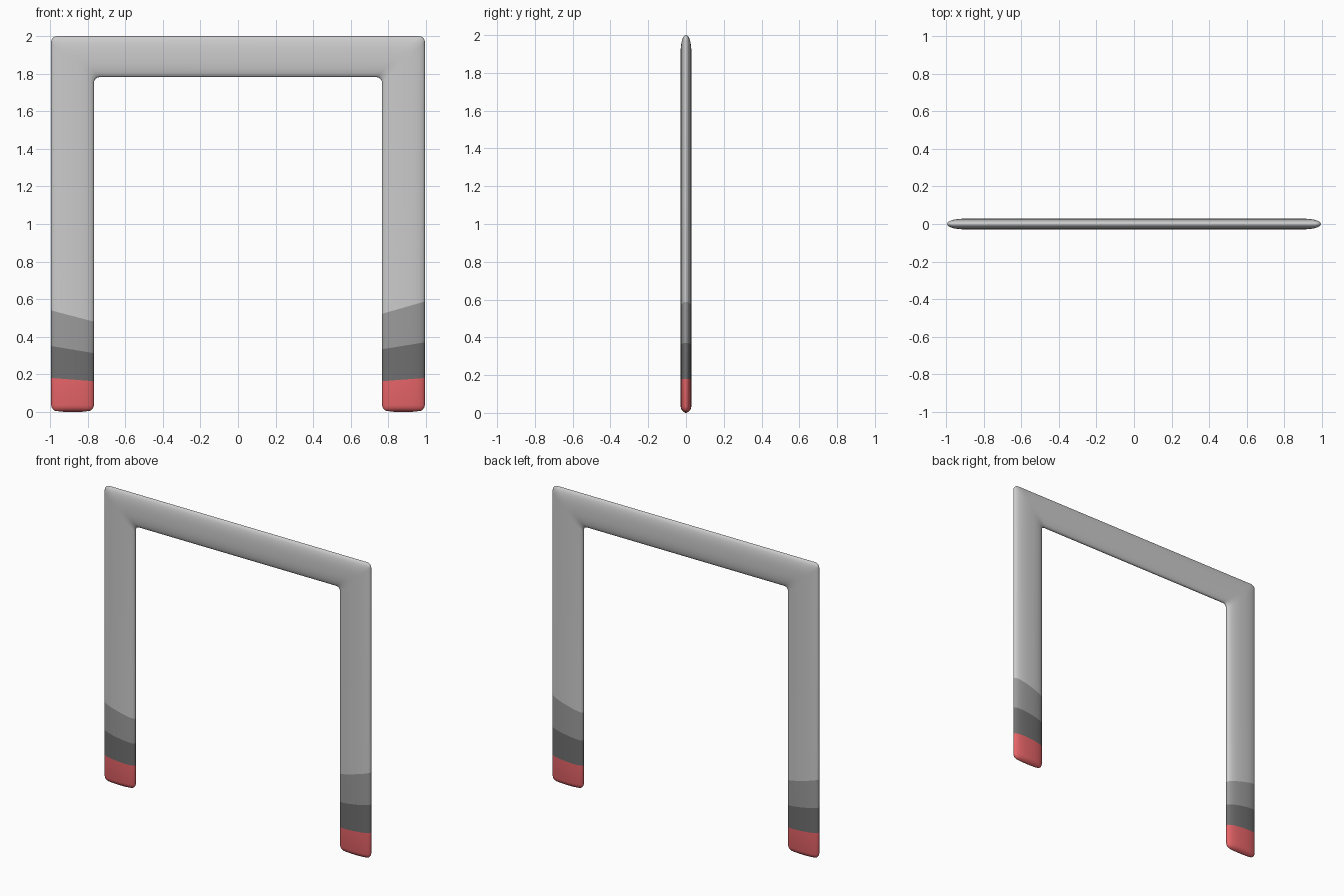
import bpy, math

if "Cube" in bpy.data.objects:
    bpy.data.objects.remove(bpy.data.objects["Cube"])

N = 48                      # points around the tube
CX, HX = 0.881, 0.114       # leg centre and half width
CZ, HZ = 1.891, 0.109       # crossbar centre and half height
HY = 0.029                  # half thickness
R = 0.03                    # corner and tip rounding


def section():
    # slightly squared oval: (across, thickness), both -1..1
    pts = []
    for i in range(N):
        a = 2 * math.pi * i / N
        c, s = math.cos(a), math.sin(a)
        e = 2 / 2.3
        pts.append((math.copysign(abs(c) ** e, c), math.copysign(abs(s) ** e, s)))
    return pts


SEC = section()


def material(name, rgb):
    m = bpy.data.materials.new(name)
    m.diffuse_color = (*rgb, 1)
    m.use_nodes = True
    m.node_tree.nodes["Principled BSDF"].inputs["Base Color"].default_value = m.diffuse_color
    return m


def loft(name, rings, mat=None, cap=False):
    verts = [p for r in rings for p in r]
    faces = [(j * N + i, j * N + (i + 1) % N, (j + 1) * N + (i + 1) % N, (j + 1) * N + i)
             for j in range(len(rings) - 1) for i in range(N)]
    if cap:
        faces.append(tuple(reversed(range(N))))
    me = bpy.data.meshes.new(name)
    me.from_pydata(verts, [], faces)
    ob = bpy.data.objects.new(name, me)
    bpy.context.collection.objects.link(ob)
    if mat:
        me.materials.append(mat)
    bpy.context.view_layer.objects.active = ob
    ob.select_set(True)
    bpy.ops.object.mode_set(mode='EDIT')
    bpy.ops.mesh.select_all(action='SELECT')
    bpy.ops.mesh.normals_make_consistent(inside=False)
    bpy.ops.object.mode_set(mode='OBJECT')
    bpy.ops.object.shade_smooth_by_angle(angle=math.radians(50))
    ob.select_set(False)
    return ob


def leg_ring(side, outer, inner):
    # slanted cut through a leg, given heights at its outer and inner edges
    return [(side * (CX + HX * u), HY * v, (outer + inner) / 2 + u * (outer - inner) / 2)
            for u, v in SEC]


def corner_rings(side):
    # mitred corner with a small fillet, from leg to crossbar
    rings = []
    for k in range(7):
        a = math.pi / 2 * k / 6
        rings.append([(side * (CX + HX * u - R + R * math.cos(a)), HY * v,
                       CZ + HZ * u - R + R * math.sin(a)) for u, v in SEC])
    return rings


def tip_rings(side):
    # rounded foot
    rings = []
    for d, z in ((0.026, 0.004), (0.022, 0.005), (0.015, 0.009),
                 (0.008, 0.015), (0.003, 0.024), (0, 0.036)):
        rings.append([(side * (CX + (HX - d) * u), (HY - d * 0.8) * v, z) for u, v in SEC])
    rings[0] = [(side * (CX + 0.05 * u), 0.004 * v, 0.0) for u, v in SEC]
    return rings


red = material("red", (0.8, 0.13, 0.14))
black = material("black", (0.16, 0.16, 0.16))
charcoal = material("charcoal", (0.33, 0.33, 0.33))

# band edges per leg: (outer, inner) heights
bands = {"left": (-1, (0.18, 0.163), (0.35, 0.312), (0.54, 0.48)),
         "right": (1, (0.18, 0.163), (0.37, 0.333), (0.587, 0.522))}

for name, (s, e1, e2, e3) in bands.items():
    r1, r2, r3 = (leg_ring(s, *e) for e in (e1, e2, e3))
    loft(name + "_foot", tip_rings(s) + [r1], red, cap=True)
    loft(name + "_lower_band", [r1, r2], black)
    loft(name + "_upper_band", [r2, r3], charcoal)

# grey arch: left leg, crossbar, right leg
loft("arch_frame", [leg_ring(-1, *bands["left"][3])] + corner_rings(-1)
     + corner_rings(1)[::-1] + [leg_ring(1, *bands["right"][3])])
